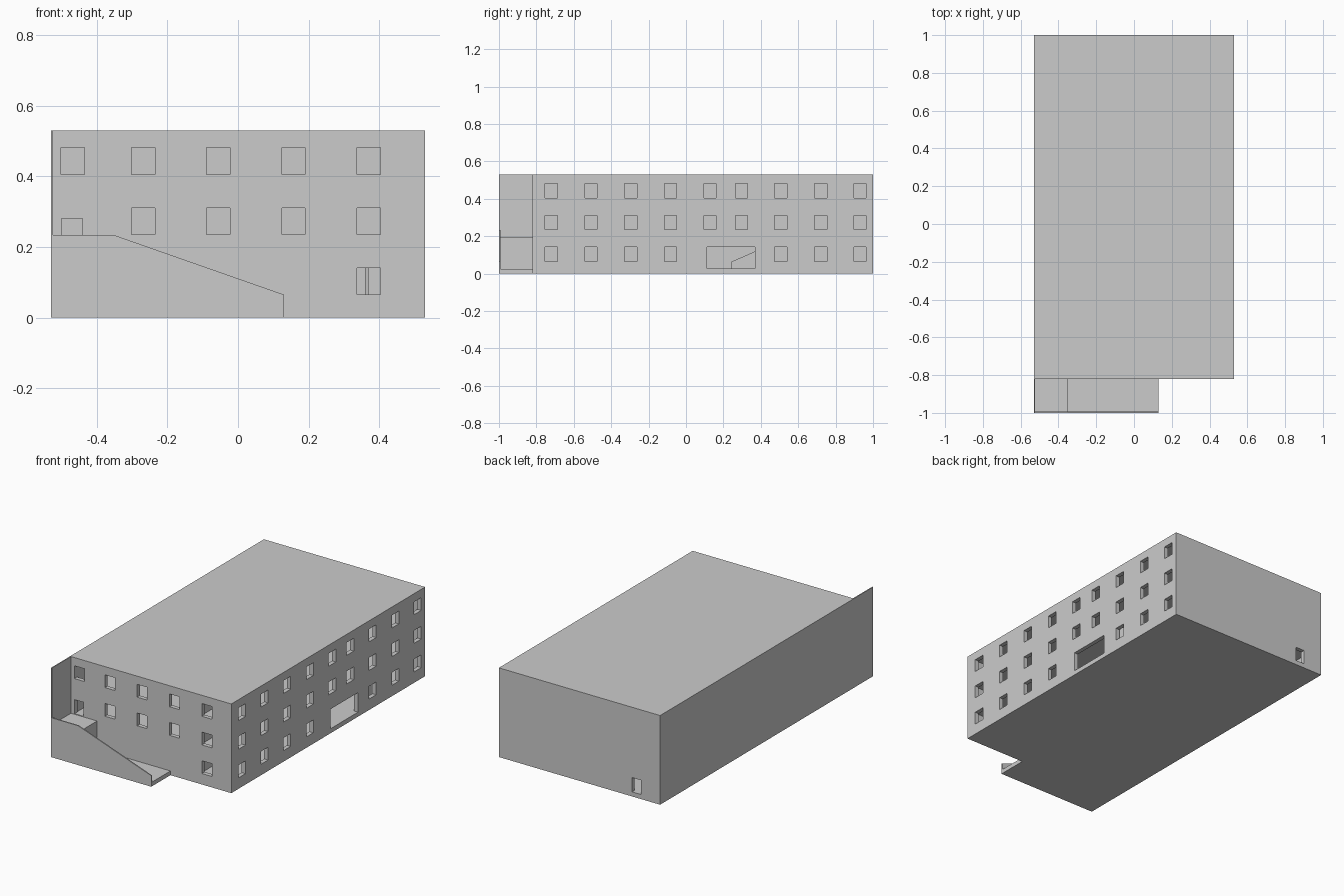
import bpy, bmesh

if "Cube" in bpy.data.objects:
    bpy.data.objects.remove(bpy.data.objects["Cube"])


def add_box(bm, x0, x1, y0, y1, z0, z1):
    v = [bm.verts.new((x, y, z)) for z in (z0, z1)
         for x, y in ((x0, y0), (x1, y0), (x1, y1), (x0, y1))]
    for f in ((3, 2, 1, 0), (4, 5, 6, 7), (0, 1, 5, 4),
              (1, 2, 6, 5), (2, 3, 7, 6), (3, 0, 4, 7)):
        bm.faces.new([v[i] for i in f])


def finish(name, bm):
    bmesh.ops.recalc_face_normals(bm, faces=bm.faces[:])
    me = bpy.data.meshes.new(name)
    bm.to_mesh(me)
    bm.free()
    ob = bpy.data.objects.new(name, me)
    bpy.context.collection.objects.link(ob)
    return ob


def boxes(name, *items):
    bm = bmesh.new()
    for b in items:
        add_box(bm, *b)
    return finish(name, bm)


def slab_profile(name, pts, to3d, offset):
    """Flat outline pushed along a vector into a thin wall."""
    bm = bmesh.new()
    face = bm.faces.new([bm.verts.new(to3d(a, b)) for a, b in pts])
    ext = bmesh.ops.extrude_face_region(bm, geom=[face])
    new = [g for g in ext["geom"] if isinstance(g, bmesh.types.BMVert)]
    bmesh.ops.translate(bm, verts=new, vec=offset)
    return finish(name, bm)


X, FRONT, BACK, TOP, T, STOREY = 0.53, -0.82, 1.0, 0.53, 0.025, 0.17

# Main block and its hollow storeys
building = boxes("building_shell", (-X, X, FRONT, BACK, 0, TOP))
rooms = boxes("room_cutter", *[
    (-X + T, X - T, FRONT + T, BACK - T, T + i * STOREY, (i + 1) * STOREY - 0.003)
    for i in range(3)])

# Window and door openings
holes = []
for i in range(3):
    z0, z1 = 0.065 + i * STOREY, 0.141 + i * STOREY
    for j, x in enumerate((-0.468, -0.268, -0.056, 0.157, 0.37)):
        if i == 2 or (i == 1 and j > 0) or j == 4:
            holes.append((x - 0.033, x + 0.033, FRONT - 0.03, FRONT + 0.04, z0, z1))
    for j, y in enumerate((-0.72, -0.508, -0.295, -0.083, 0.128, 0.297, 0.507, 0.72, 0.93)):
        if i > 0 or j not in (4, 5):
            holes.append((X - 0.04, X + 0.03, y - 0.033, y + 0.033, z0, z1))
holes.append((X - 0.04, X + 0.03, 0.112, 0.37, 0.027, 0.143))        # main entrance
holes.append((-0.50, -0.44, FRONT - 0.03, FRONT + 0.04, 0.197, 0.28))  # landing door
holes.append((-0.405, -0.345, BACK - 0.04, BACK + 0.03, 0.027, 0.112))  # back door
openings = boxes("opening_cutter", *holes)

for cutter in (rooms, openings):
    cutter.hide_render = True
    mod = building.modifiers.new(cutter.name, 'BOOLEAN')
    mod.operation, mod.solver, mod.object = 'DIFFERENCE', 'EXACT', cutter
dg = bpy.context.evaluated_depsgraph_get()
mesh = bpy.data.meshes.new_from_object(building.evaluated_get(dg))
building.modifiers.clear()
building.data = mesh
for cutter in (rooms, openings):
    bpy.data.objects.remove(cutter)

# Inner partitions on each storey
walls = []
for i in range(3):
    z0, z1 = T + i * STOREY, (i + 1) * STOREY - 0.003
    walls.append((0.26, 0.28, FRONT + T, BACK - T, z0, z1))
    walls.append((-X + T, 0.26, -0.60, -0.58, z0, z1))
boxes("inner_partitions", *walls)
boxes("window_backing", (0.475, 0.485, 0.45, 0.56, T, 0.167))

# Inner stair balustrade seen through the entrance
slab_profile("inner_balustrade",
             [(0.24, T), (0.62, T), (0.62, 0.167), (0.48, 0.167), (0.24, 0.062)],
             lambda a, b: (0.36, a, b), (0.01, 0, 0))

# Outside stair well: floor, landing, tall side wall, sloped parapet
boxes("stairwell_floor", (-X, 0.13, -1, FRONT, 0, T))
boxes("landing", (-0.525, -0.352, -0.993, FRONT, T, 0.193))
boxes("side_wall", (-X, -0.524, -1, FRONT, 0, TOP))
slab_profile("parapet",
             [(-0.524, 0), (0.13, 0), (0.13, 0.065), (-0.352, 0.234), (-0.524, 0.234)],
             lambda a, b: (a, -1, b), (0, 0.007, 0))
